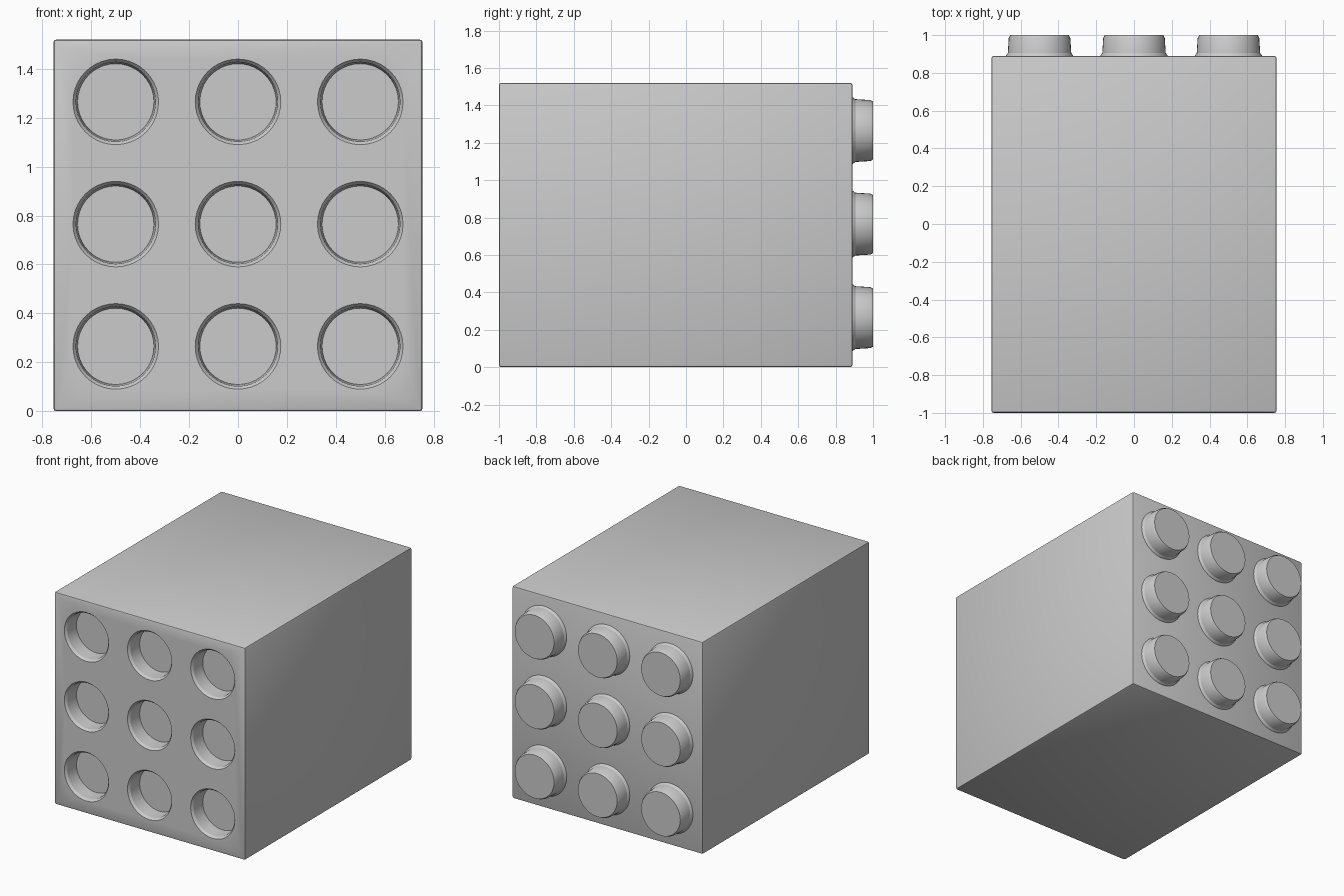
import bpy, bmesh
from math import cos, sin, tau, radians

if "Cube" in bpy.data.objects:
    bpy.data.objects.remove(bpy.data.objects["Cube"])

XS = (-0.5, 0.0, 0.5)
ZS = (0.265, 0.765, 1.265)
SEG = 40


def new_object(name, bm):
    bmesh.ops.recalc_face_normals(bm, faces=bm.faces)
    mesh = bpy.data.meshes.new(name)
    bm.to_mesh(mesh)
    bm.free()
    obj = bpy.data.objects.new(name, mesh)
    bpy.context.collection.objects.link(obj)
    return obj


def add_turned(bm, cx, cz, profile):
    """Closed round solid along y; profile is (radius, y) pairs."""
    rings = [[bm.verts.new((cx + r * cos(tau * i / SEG), y, cz + r * sin(tau * i / SEG)))
              for i in range(SEG)] for r, y in profile]
    for a, b in zip(rings, rings[1:]):
        for i in range(SEG):
            j = (i + 1) % SEG
            bm.faces.new((a[i], a[j], b[j], b[i]))
    bm.faces.new(rings[0])
    bm.faces.new(rings[-1])


def turned_grid(name, profile):
    bm = bmesh.new()
    for x in XS:
        for z in ZS:
            add_turned(bm, x, z, profile)
    return new_object(name, bm)


def smooth(obj):
    bpy.ops.object.select_all(action='DESELECT')
    obj.select_set(True)
    bpy.context.view_layer.objects.active = obj
    bpy.ops.object.shade_smooth_by_angle(angle=radians(30))


# main block with slightly eased edges
bm = bmesh.new()
bmesh.ops.create_cube(bm, size=1)
for v in bm.verts:
    v.co = (v.co.x * 1.51, v.co.y * 1.89 - 0.055, (v.co.z + 0.5) * 1.52)
bmesh.ops.bevel(bm, geom=bm.edges[:], offset=0.012, segments=2, profile=0.5, affect='EDGES')
block = new_object("block", bm)

# round sockets cut into the front
cutter = turned_grid("socket_cutter", [(0.175, -1.05), (0.175, -1.0), (0.163, -0.985),
                                       (0.156, -0.89)])
cutter.hide_render = True
cutter.hide_viewport = False
cut = block.modifiers.new("sockets", 'BOOLEAN')
cut.operation = 'DIFFERENCE'
cut.solver = 'EXACT'
cut.object = cutter
bpy.context.view_layer.objects.active = block
block.select_set(True)
bpy.ops.object.modifier_apply(modifier=cut.name)
bpy.data.objects.remove(cutter)
smooth(block)

# matching round studs on the back
studs = turned_grid("studs", [(0.18, 0.88), (0.178, 0.892), (0.168, 0.905),
                              (0.163, 0.985), (0.155, 1.0)])
smooth(studs)
